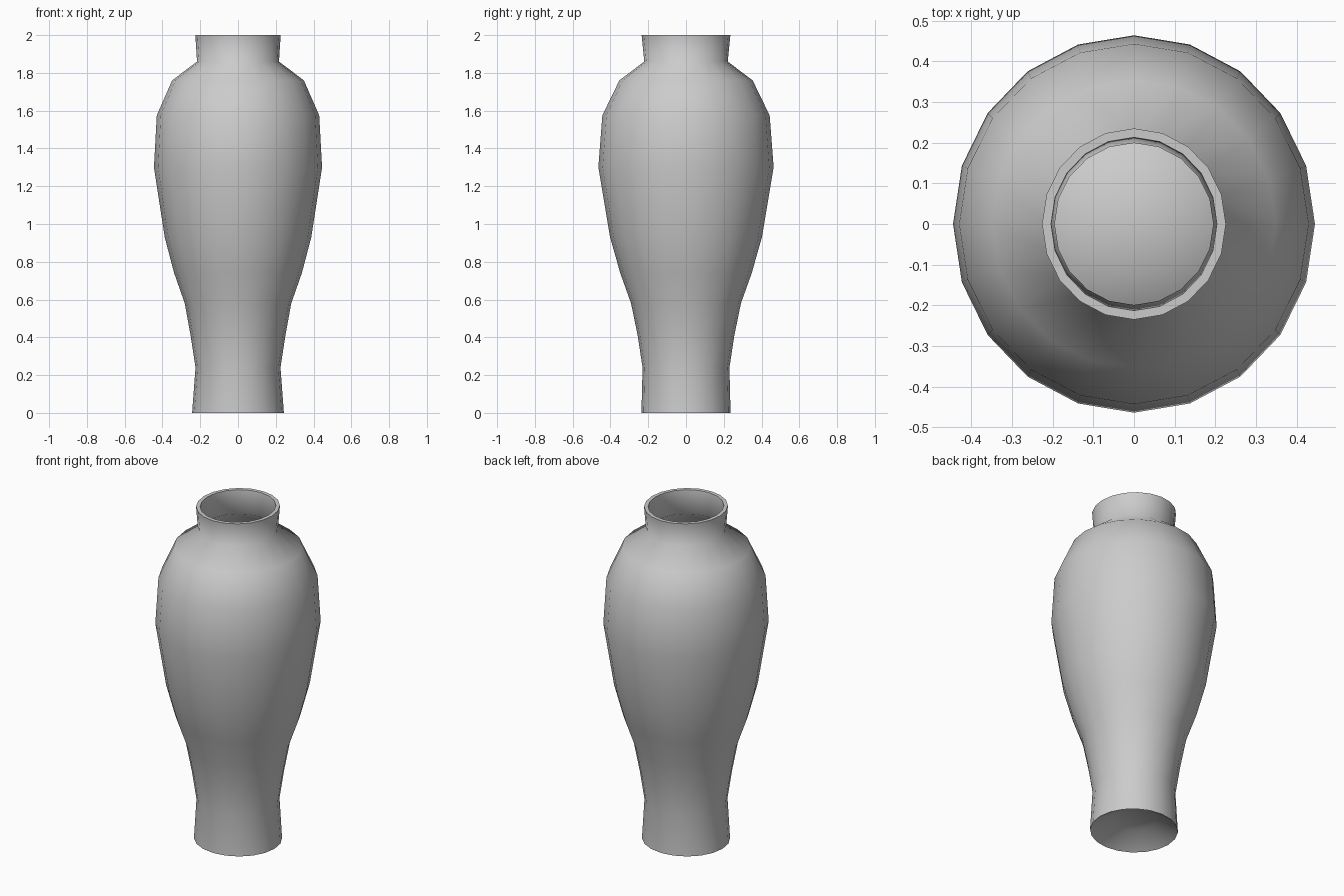
import bpy, bmesh, math

if "Cube" in bpy.data.objects:
    bpy.data.objects.remove(bpy.data.objects["Cube"])

SIDES = 20

# Closed wall profile: (x radius, y radius, height)
outer = [(0.243, 0.236, 0.0), (0.225, 0.230, 0.24), (0.251, 0.256, 0.41),
         (0.282, 0.291, 0.58), (0.338, 0.348, 0.74), (0.388, 0.402, 0.93),
         (0.445, 0.464, 1.30), (0.430, 0.443, 1.575), (0.349, 0.353, 1.76),
         (0.217, 0.221, 1.86), (0.226, 0.235, 2.0)]
underside = [(0.12, 0.12, 0.07)]
floor = [(0.12, 0.12, 0.09), (0.215, 0.208, 0.035)]

# Inner wall follows the outer one at a constant thickness
WALL = 0.022
inner = [(rx - WALL, ry - WALL, z) for rx, ry, z in outer[1:]]
profile = underside + outer + inner[::-1] + floor[::-1]

bm = bmesh.new()


def ring(rx, ry, z):
    return [bm.verts.new((rx * math.cos(2 * math.pi * i / SIDES),
                          ry * math.sin(2 * math.pi * i / SIDES), z))
            for i in range(SIDES)]


# Walls, rim and raised underside
rings = [ring(*p) for p in profile]
for a, b in zip(rings, rings[1:]):
    for i in range(SIDES):
        j = (i + 1) % SIDES
        bm.faces.new((a[i], a[j], b[j], b[i]))

# Centre discs of the underside and the inner floor
bm.faces.new(rings[0][::-1])
bm.faces.new(rings[-1])
bmesh.ops.recalc_face_normals(bm, faces=bm.faces)

mesh = bpy.data.meshes.new("vase")
bm.to_mesh(mesh)
bm.free()
vase = bpy.data.objects.new("vase", mesh)
bpy.context.collection.objects.link(vase)

# Smooth body with crisp rim and foot
bpy.context.view_layer.objects.active = vase
vase.select_set(True)
bpy.ops.object.shade_smooth_by_angle(angle=math.radians(62))
